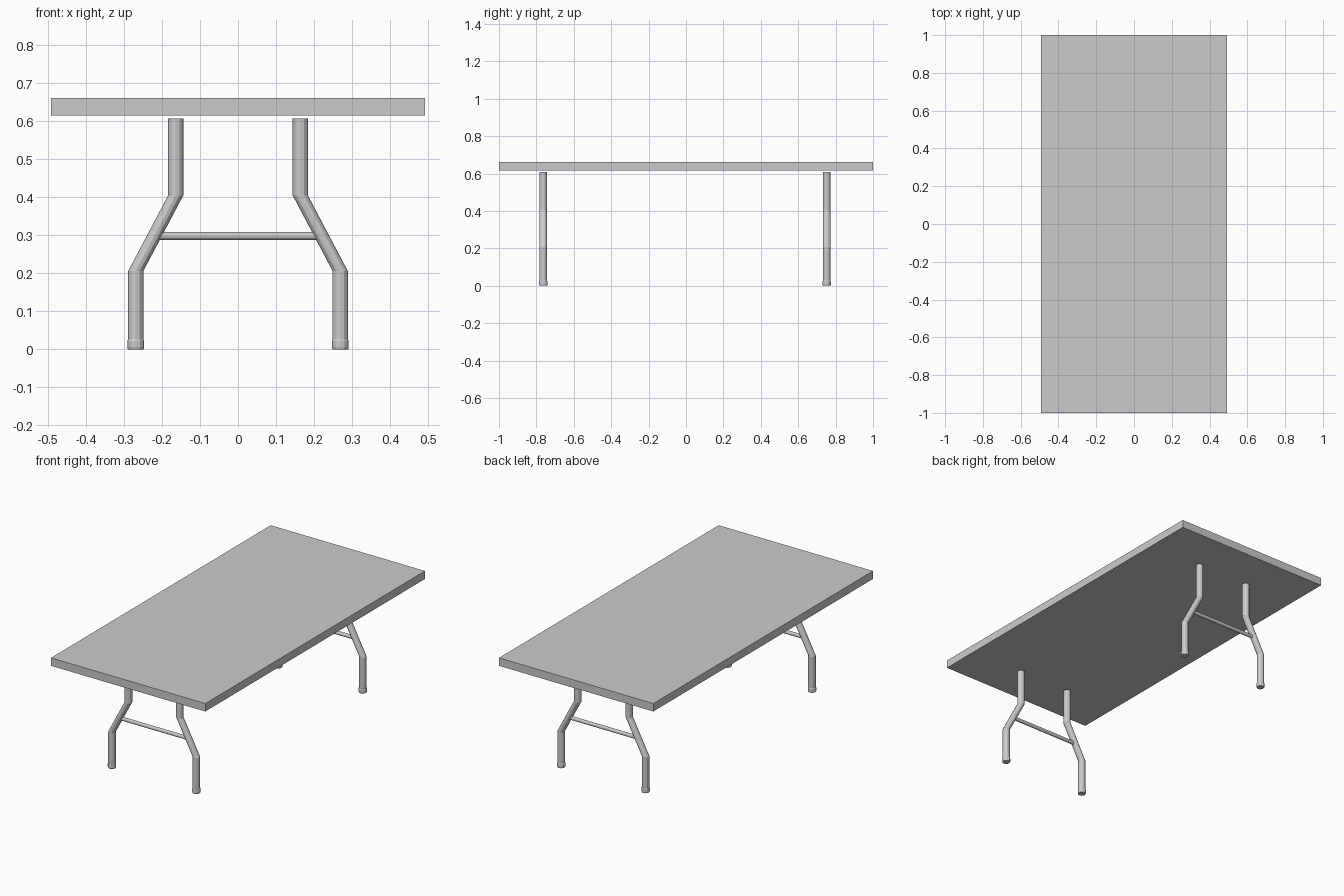
import bpy, bmesh, math

if "Cube" in bpy.data.objects:
    bpy.data.objects.remove(bpy.data.objects["Cube"])

SIDES = 12


def finish(name, bm):
    bmesh.ops.recalc_face_normals(bm, faces=bm.faces)
    mesh = bpy.data.meshes.new(name)
    bm.to_mesh(mesh)
    bm.free()
    obj = bpy.data.objects.new(name, mesh)
    bpy.context.collection.objects.link(obj)
    return obj


def ring_tube(name, rings, y):
    """Tube from horizontal rings (x, z, radius), capped at both ends."""
    bm = bmesh.new()
    loops = []
    for x, z, r in rings:
        angles = [2 * math.pi * i / SIDES for i in range(SIDES)]
        loops.append([bm.verts.new((x + r * math.cos(a), y + r * math.sin(a), z))
                      for a in angles])
    for low, high in zip(loops, loops[1:]):
        for i in range(SIDES):
            j = (i + 1) % SIDES
            bm.faces.new((low[i], low[j], high[j], high[i]))
    bm.faces.new(loops[0])
    bm.faces.new(loops[-1])
    return finish(name, bm)


# Table top slab
bpy.ops.mesh.primitive_cube_add(size=1, location=(0, 0, 0.639))
top = bpy.context.object
top.name = "table_top"
top.scale = (0.984, 2.0, 0.046)
bpy.ops.object.transform_apply(location=False, rotation=False, scale=True)

for end, y in (("front", -0.763), ("back", 0.752)):
    for side, s in (("left", -1), ("right", 1)):
        # Bent tubular leg
        ring_tube(f"{end}_{side}_leg",
                  [(s * 0.269, 0.02, 0.02), (s * 0.269, 0.206, 0.02),
                   (s * 0.164, 0.405, 0.02), (s * 0.164, 0.607, 0.02)], y)
        # Foot cap
        ring_tube(f"{end}_{side}_foot",
                  [(s * 0.269, 0.0, 0.0205), (s * 0.269, 0.006, 0.0222),
                   (s * 0.269, 0.022, 0.0222), (s * 0.269, 0.027, 0.0205)], y)
    # Cross bar joining the pair of legs
    bpy.ops.mesh.primitive_cylinder_add(vertices=SIDES, radius=0.0105, depth=0.43,
                                        location=(0, y, 0.298),
                                        rotation=(0, math.pi / 2, 0))
    bpy.context.object.name = f"{end}_cross_bar"
